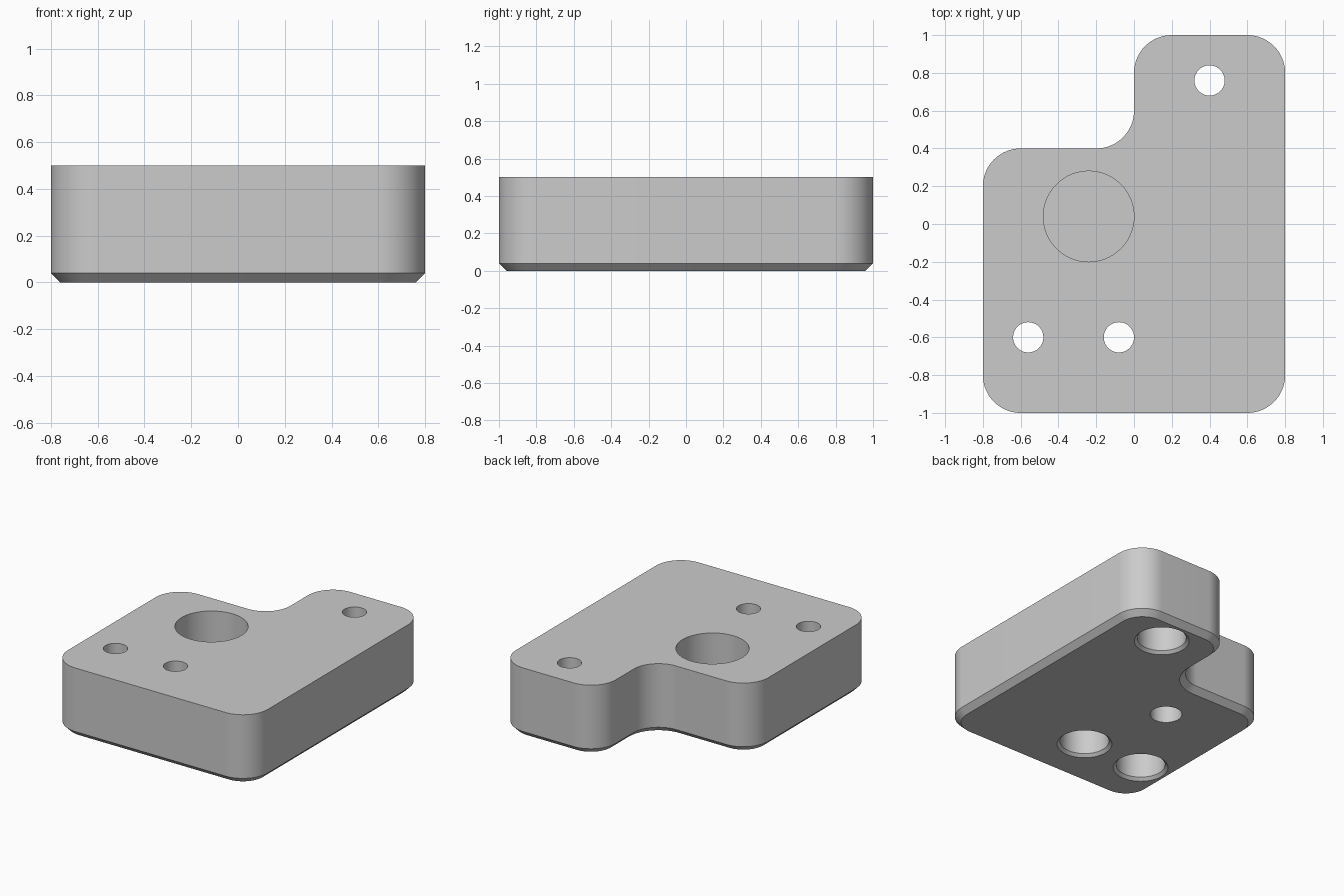
import bpy, bmesh
from math import sin, cos, pi, radians

if "Cube" in bpy.data.objects:
    bpy.data.objects.remove(bpy.data.objects["Cube"])

HEIGHT, CHAMFER, RADIUS = 0.5, 0.04, 0.2

# One flat grey
grey = bpy.data.materials.new("plain grey")
grey.use_nodes = True
colour = (0.6, 0.6, 0.6, 1)
grey.diffuse_color = colour
grey.node_tree.nodes["Principled BSDF"].inputs["Base Color"].default_value = colour

# Rounded corners: centre x, centre y, start angle, sweep (negative = inner corner)
CORNERS = [(-0.6, -0.8, 180, 90), (0.6, -0.8, 270, 90), (0.6, 0.8, 0, 90),
           (0.2, 0.8, 90, 90), (-0.2, 0.6, 360, -90), (-0.6, 0.2, 90, 90)]


def outline(inset, steps=24):
    points = []
    for cx, cy, start, sweep in CORNERS:
        r = RADIUS - inset if sweep > 0 else RADIUS + inset
        for i in range(steps + 1):
            a = radians(start + sweep * i / steps)
            points.append((cx + r * cos(a), cy + r * sin(a)))
    return points


def circle(x, y, r, steps=64):
    return [(x + r * cos(2 * pi * i / steps), y + r * sin(2 * pi * i / steps))
            for i in range(steps)]


def loft(name, layers):
    """Solid through stacked (points, z) rings, capped at both ends."""
    bm = bmesh.new()
    rings = [[bm.verts.new((x, y, z)) for x, y in pts] for pts, z in layers]
    for low, high in zip(rings, rings[1:]):
        n = len(low)
        for i in range(n):
            j = (i + 1) % n
            bm.faces.new((low[i], low[j], high[j], high[i]))
    bm.faces.new(rings[0][::-1])
    bm.faces.new(rings[-1])
    bmesh.ops.recalc_face_normals(bm, faces=bm.faces)
    mesh = bpy.data.meshes.new(name)
    bm.to_mesh(mesh)
    bm.free()
    mesh.materials.append(grey)
    obj = bpy.data.objects.new(name, mesh)
    bpy.context.collection.objects.link(obj)
    return obj


def turned(name, x, y, profile):
    return loft(name, [(circle(x, y, r), z) for r, z in profile])


# Plate with a chamfered bottom edge
plate = loft("mounting_plate", [(outline(CHAMFER), 0), (outline(0), CHAMFER),
                                (outline(0), HEIGHT)])

# Screw holes, counterbored from below with a chamfered mouth
screw = [(0.19, -0.01), (0.16, 0.02), (0.16, 0.25), (0.08, 0.25), (0.08, HEIGHT + 0.1)]
cutters = [turned("screw_hole_cutter", x, y, screw)
           for x, y in [(0.4, 0.76), (-0.56, -0.6), (-0.08, -0.6)]]

# Blind round pocket in the top and a small blind hole beneath it
cutters.append(turned("pocket_cutter", -0.24, 0.04, [(0.24, 0.2), (0.24, HEIGHT + 0.1)]))
cutters.append(turned("blind_hole_cutter", -0.24, 0.04, [(0.104, -0.1), (0.104, 0.14)]))

for cutter in cutters:
    cutter.hide_render = True
    mod = plate.modifiers.new(cutter.name, "BOOLEAN")
    mod.operation = "DIFFERENCE"
    mod.solver = "EXACT"
    mod.object = cutter

# Bake the cuts and drop the cutters
bpy.context.view_layer.update()
graph = bpy.context.evaluated_depsgraph_get()
result = bpy.data.meshes.new_from_object(plate.evaluated_get(graph))
plate.modifiers.clear()
plate.data = result
for cutter in cutters:
    bpy.data.objects.remove(cutter)

bpy.ops.object.select_all(action="DESELECT")
plate.select_set(True)
bpy.context.view_layer.objects.active = plate
bpy.ops.object.shade_smooth_by_angle(angle=radians(30))
